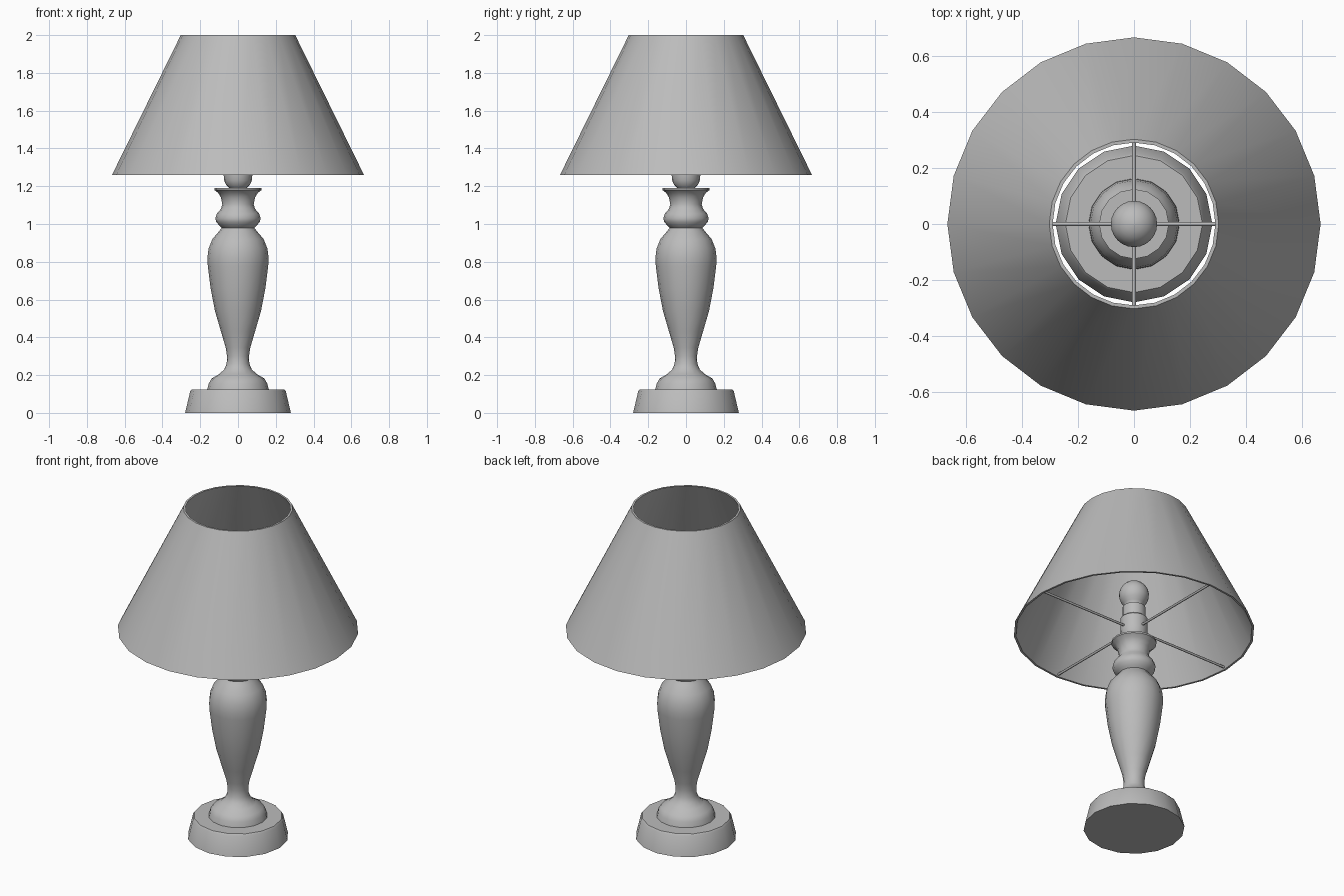
import bpy, bmesh, math
from mathutils import Matrix

cube = bpy.data.objects.get("Cube")
if cube:
    bpy.data.objects.remove(cube)

grey = bpy.data.materials.new("plain grey")
grey.use_nodes = True
grey.diffuse_color = (0.5, 0.5, 0.5, 1)
grey.node_tree.nodes["Principled BSDF"].inputs["Base Color"].default_value = (0.5, 0.5, 0.5, 1)


def finish(name, bm, angle=35):
    bmesh.ops.recalc_face_normals(bm, faces=bm.faces)
    mesh = bpy.data.meshes.new(name)
    bm.to_mesh(mesh)
    bm.free()
    mesh.materials.append(grey)
    obj = bpy.data.objects.new(name, mesh)
    bpy.context.collection.objects.link(obj)
    bpy.ops.object.select_all(action="DESELECT")
    obj.select_set(True)
    bpy.context.view_layer.objects.active = obj
    bpy.ops.object.shade_smooth_by_angle(angle=math.radians(angle))
    return obj


def lathe(name, profile, sides, closed=False, angle=35):
    """Turn an (r, z) profile about z; open profiles get flat end caps."""
    bm = bmesh.new()
    rings = []
    for r, z in profile:
        rings.append([bm.verts.new((r * math.cos(a), r * math.sin(a), z))
                      for a in (math.tau * i / sides for i in range(sides))])
    pairs = list(zip(rings, rings[1:]))
    if closed:
        pairs.append((rings[-1], rings[0]))
    else:
        bm.faces.new(rings[0])
        bm.faces.new(rings[-1])
    for low, high in pairs:
        for i in range(sides):
            j = (i + 1) % sides
            bm.faces.new((low[i], low[j], high[j], high[i]))
    return finish(name, bm, angle)


# Foot
lathe("base", [(.28, 0), (.253, .115), (.245, .125)], 16)

# Turned column
lathe("column", [
    (.163, .125), (.155, .155), (.14, .182), (.1, .205), (.073, .23), (.06, .26),
    (.058, .3), (.065, .345), (.09, .43), (.122, .54), (.145, .66), (.16, .78),
    (.162, .82), (.156, .87), (.136, .92), (.1, .962), (.086, .98), (.097, .99),
    (.115, 1.01), (.12, 1.03), (.112, 1.055), (.09, 1.08), (.083, 1.105),
    (.09, 1.14), (.105, 1.165), (.125, 1.18), (.125, 1.19)], 16)

# Lamp holder and bulb
lathe("socket", [(.045, 1.19), (.062, 1.205), (.073, 1.23), (.076, 1.26),
                 (.076, 1.335), (.064, 1.345), (.064, 1.41)], 16)
bulb = [(.05, 1.41), (.055, 1.425)]
for k in range(9):
    t = math.radians(-45 + k * 16.5)
    bulb.append((.083 * math.cos(t), 1.49 + .083 * math.sin(t)))
lathe("bulb", bulb, 24)

# Shade with a thin wall
lathe("shade", [(.667, 1.26), (.303, 2), (.291, 2), (.655, 1.26)], 24, closed=True)

# Four wires carrying the shade
bm = bmesh.new()
for i in range(4):
    m = (Matrix.Rotation(i * math.pi / 2, 4, "Z") @ Matrix.Translation((.355, 0, 1.272))
         @ Matrix.Rotation(math.pi / 2, 4, "Y"))
    bmesh.ops.create_cone(bm, cap_ends=True, segments=8, radius1=.007, radius2=.007,
                          depth=.59, matrix=m)
finish("shade_wires", bm, 50)
